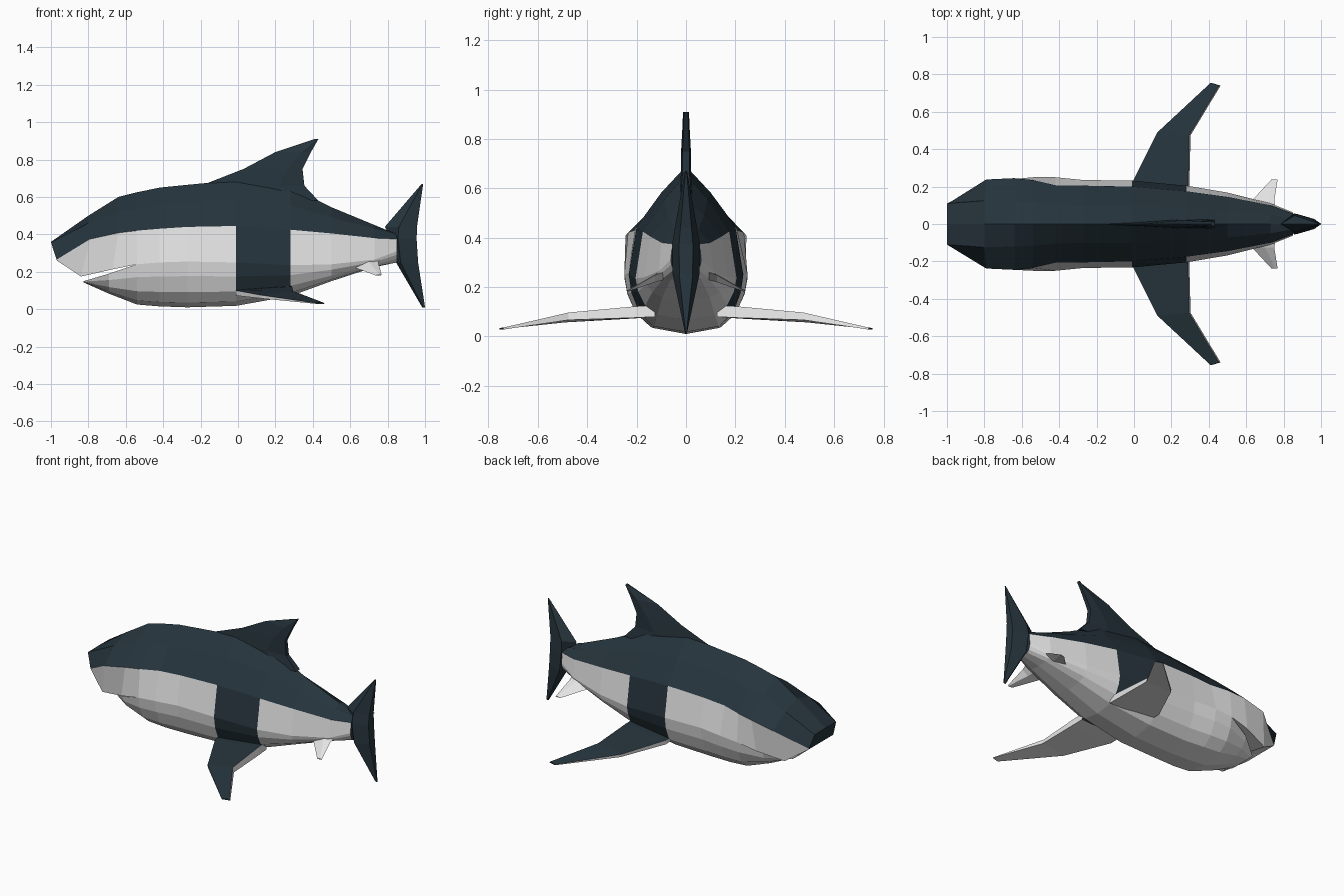
import bpy, bmesh

if "Cube" in bpy.data.objects:
    bpy.data.objects.remove(bpy.data.objects["Cube"])


def make_mat(name, rgb):
    m = bpy.data.materials.new(name)
    m.diffuse_color = (*rgb, 1)
    m.use_nodes = True
    m.node_tree.nodes["Principled BSDF"].inputs["Base Color"].default_value = m.diffuse_color
    return m


SLATE = make_mat("dark slate", (0.019, 0.034, 0.045))
WHITE = make_mat("off white", (0.78, 0.78, 0.78))


def loft(name, rings, colour, cap_start=True, cap_end=True, cap_colour=0):
    """Skin closed rings of points; colour(row, column) gives the material index."""
    bm = bmesh.new()
    vs = [[bm.verts.new(p) for p in r] for r in rings]
    n = len(rings[0])
    for i in range(len(vs) - 1):
        for j in range(n):
            k = (j + 1) % n
            f = bm.faces.new((vs[i][j], vs[i][k], vs[i + 1][k], vs[i + 1][j]))
            f.material_index = colour(i, j)
    for use, ring in ((cap_start, vs[0]), (cap_end, vs[-1])):
        if use:
            bm.faces.new(ring).material_index = cap_colour
    bmesh.ops.remove_doubles(bm, verts=bm.verts, dist=0.0005)
    bmesh.ops.recalc_face_normals(bm, faces=bm.faces)
    me = bpy.data.meshes.new(name)
    bm.to_mesh(me)
    bm.free()
    me.materials.append(SLATE)
    me.materials.append(WHITE)
    ob = bpy.data.objects.new(name, me)
    bpy.context.collection.objects.link(ob)
    return ob


def full_ring(half):
    """Half section from top centre to bottom centre, mirrored across y = 0."""
    return [(x, -y, z) for x, y, z in half] + [(x, y, z) for x, y, z in half[-2:0:-1]]


def strip(j, n_half):
    """Strip number counted from the top, the same on both sides."""
    return j if j < n_half - 1 else 2 * (n_half - 1) - 1 - j


def under(x, w, z, bz):
    """Rounded underside from the widest point to the keel."""
    return [(x, w * a, bz + (z - bz) * b)
            for a, b in ((1, 1), (.95, .68), (.81, .33), (.57, .1), (0, 0))]


# Body: x, ridge z, colour line y/z, widest y/z, keel z
stations = [
    (-.54, .625, .235, .42, .25, .24, .025),
    (-.42, .65, .207, .43, .25, .25, .015),
    (-.27, .665, .205, .44, .235, .255, .01),
    (-.01, .69, .2, .445, .232, .25, .018),
    (.28, .655, .175, .425, .205, .235, .07),
    (.5, .545, .145, .405, .168, .24, .15),
    (.73, .45, .1, .38, .11, .265, .225),
    (.85, .395, .055, .375, .062, .31, .25),
]
body_rings = [
    full_ring([(x, 0, t), (x, y2 * .5, (t + z2) / 2 + .015), (x, y2, z2)]
              + under(x, w, z, bz))
    for x, t, y2, z2, w, z, bz in stations]


def body_colour(i, j):
    s = strip(j, 8)
    return 0 if s < 2 or (i == 3 and s < 5) else 1   # dark back and side band


loft("body", body_rings, body_colour, cap_start=False)

# Head above the mouth, with a blunt snout
head_half = [
    [(-1, 0, .36), (-1, .11, .358), (-.97, .125, .265), (-.968, .12, .26), (-.968, 0, .26)],
    [(-.8, 0, .5), (-.8, .125, .46), (-.79, .238, .375), (-.84, .19, .175), (-.82, 0, .2)],
    [(-.64, 0, .6), (-.64, .12, .52), (-.64, .245, .408), (-.67, .238, .213), (-.67, 0, .23)],
    [(-.54, 0, .625), (-.54, .1175, .5375), (-.54, .235, .42), (-.54, .25, .24), (-.54, 0, .24)],
]
loft("head", [full_ring(h) for h in head_half],
     lambda i, j: 0 if strip(j, 5) < 2 else 1, cap_end=False)

# Lower jaw: x, lip half width, lip z, keel z
jaw_rings = [full_ring([(x, 0, z - d)] + under(x, w, z, bz))
             for x, w, z, bz, d in ((-.825, .1, .15, .143, .001),
                                    (-.69, .2, .19, .083, .015),
                                    (-.54, .25, .24, .025, 0))]
loft("lower_jaw", jaw_rings, lambda i, j: 1, cap_end=False, cap_colour=1)

# Dorsal fin: z, front x, back x, half thickness
fin_rows = [(.58, -.2, .43, .03), (.66, -.2, .355, .02), (.75, .03, .345, .02),
            (.84, .2, .39, .015), (.91, .41, .43, .012)]
loft("dorsal_fin",
     [[(a, 0, z), (a + (b - a) * .75, -h, z), (b, -h * .7, z), (b, h * .7, z),
       (a + (b - a) * .75, h, z)] for z, a, b, h in fin_rows],
     lambda i, j: 0)

# Tail fin: z, front x, thickest x, back x, half thickness
tail_rows = [(.01, .985, .99, 1, .003), (.25, .845, .87, .963, .054),
             (.375, .82, .855, .955, .056), (.44, .785, .86, .957, .045),
             (.67, .982, .986, .99, .004)]
loft("tail_fin",
     [[(a, 0, z), (m, -h, z), (b, -h * .5, z), (b, h * .5, z), (m, h, z)]
      for z, a, m, b, h in tail_rows],
     lambda i, j: 0)

for side, tag in ((-1, "right"), (1, "left")):
    # Pectoral fin: y, front x, back x, front z, back top z, back bottom z
    rows = [(.14, -.015, .285, .105, .125, .08), (.22, -.01, .288, .1, .122, .076),
            (.49, .125, .295, .075, .097, .067), (.755, .41, .455, .034, .036, .028)]
    loft("pectoral_fin_" + tag,
         [[(a, side * y, z), (b, side * (y - .015), zt), (b + .008, side * (y - .015), zb),
           (a + .002, side * y, z - .6 * (zt - zb))] for y, a, b, z, zt, zb in rows],
         lambda i, j: 0 if j == 0 else 1, cap_colour=0)

    # Small pelvic fin near the tail
    rows = [(.07, .61, .68, .76, .235, .27), (.125, .63, .7, .75, .22, .252),
            (.238, .735, .755, .768, .181, .187)]
    loft("pelvic_fin_" + tag,
         [[(a, side * y, zb), (m, side * y, zt), (b, side * y, zt - .003),
           (m + .01, side * y, zb)] for y, a, m, b, zb, zt in rows],
         lambda i, j: 1, cap_colour=1)
